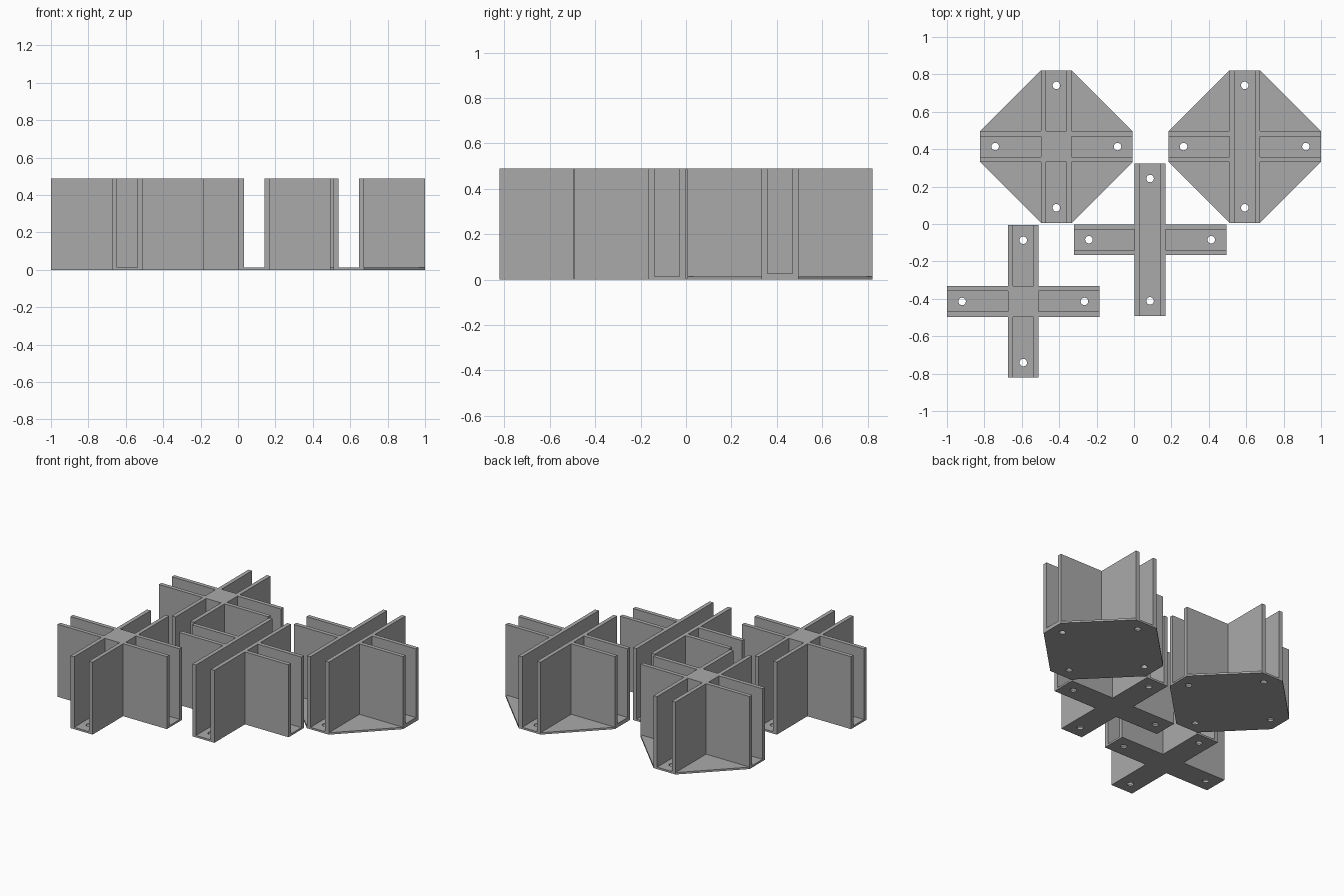
import bpy, bmesh, math
from mathutils import Matrix

if "Cube" in bpy.data.objects:
    bpy.data.objects.remove(bpy.data.objects["Cube"])

R = 0.408      # half span of a connector
W = 0.082      # half width of an arm
C = 0.055      # half width of a panel channel
H = 0.489      # height
T = 0.013      # floor thickness
HOLE = 0.327   # screw hole distance from the centre

grey = bpy.data.materials.new("plain grey")
grey.diffuse_color = (0.4, 0.4, 0.4, 1)
grey.use_nodes = True
grey.node_tree.nodes["Principled BSDF"].inputs["Base Color"].default_value = grey.diffuse_color


def make_object(name, bm):
    bmesh.ops.recalc_face_normals(bm, faces=bm.faces)
    me = bpy.data.meshes.new(name)
    bm.to_mesh(me)
    bm.free()
    ob = bpy.data.objects.new(name, me)
    bpy.context.collection.objects.link(ob)
    return ob


def box(x0, x1, y0, y1, z0, z1):
    bm = bmesh.new()
    bmesh.ops.create_cube(bm, size=1, matrix=Matrix.Translation(
        ((x0 + x1) / 2, (y0 + y1) / 2, (z0 + z1) / 2)) @ Matrix.Diagonal((x1 - x0, y1 - y0, z1 - z0, 1)))
    return bm


def cut(ob, bm):
    """Subtract a helper shape from the object and discard the helper."""
    cutter = make_object("cutter", bm)
    cutter.hide_render = True
    mod = ob.modifiers.new("cut", 'BOOLEAN')
    mod.operation, mod.solver, mod.object = 'DIFFERENCE', 'EXACT', cutter
    bpy.context.view_layer.objects.active = ob
    bpy.ops.object.modifier_apply(modifier=mod.name)
    bpy.data.objects.remove(cutter)


def connector(name, x, y, plate, through, side_floor=T):
    # Octagonal block
    bm = bmesh.new()
    pts = [(R, -W), (R, W), (W, R), (-W, R), (-R, W), (-R, -W), (-W, -R), (W, -R)]
    face = bm.faces.new([bm.verts.new((px, py, 0)) for px, py in pts])
    top = bmesh.ops.extrude_face_region(bm, geom=[face])["geom"]
    bmesh.ops.translate(bm, vec=(0, 0, H), verts=[v for v in top if isinstance(v, bmesh.types.BMVert)])
    ob = make_object(name, bm)
    ob.data.materials.append(grey)

    # Corners: cleared down to the plate, or completely for a plain cross
    z0 = T if plate else -0.1
    for sx in (0, 1):
        for sy in (0, 1):
            xs = (W, 1) if sx else (-1, -W)
            ys = (W, 1) if sy else (-1, -W)
            cut(ob, box(*xs, *ys, z0, 1))

    # Panel channels in the four arms
    for a, b in ((W, 1), (-1, -W)):
        cut(ob, box(a, b, -C, C, side_floor, 1))
        if not through:
            cut(ob, box(-C, C, a, b, T, 1))
    if through:
        cut(ob, box(-C, C, -1, 1, T, 1))

    # Screw holes through the floor
    for k in range(4):
        ang = k * math.pi / 2
        bm = bmesh.new()
        bmesh.ops.create_cone(bm, cap_ends=True, segments=24, radius1=0.02, radius2=0.02, depth=0.2,
                              matrix=Matrix.Translation((HOLE * math.cos(ang), HOLE * math.sin(ang), 0)))
        cut(ob, bm)
    ob.location = (x, y, 0)


connector("plate_cross_connector", -0.415, 0.414, plate=True, through=False)
connector("plate_through_connector", 0.592, 0.414, plate=True, through=True, side_floor=0.026)
connector("through_connector", 0.086, -0.084, plate=False, through=True)
connector("cross_connector", -0.592, -0.414, plate=False, through=False)
